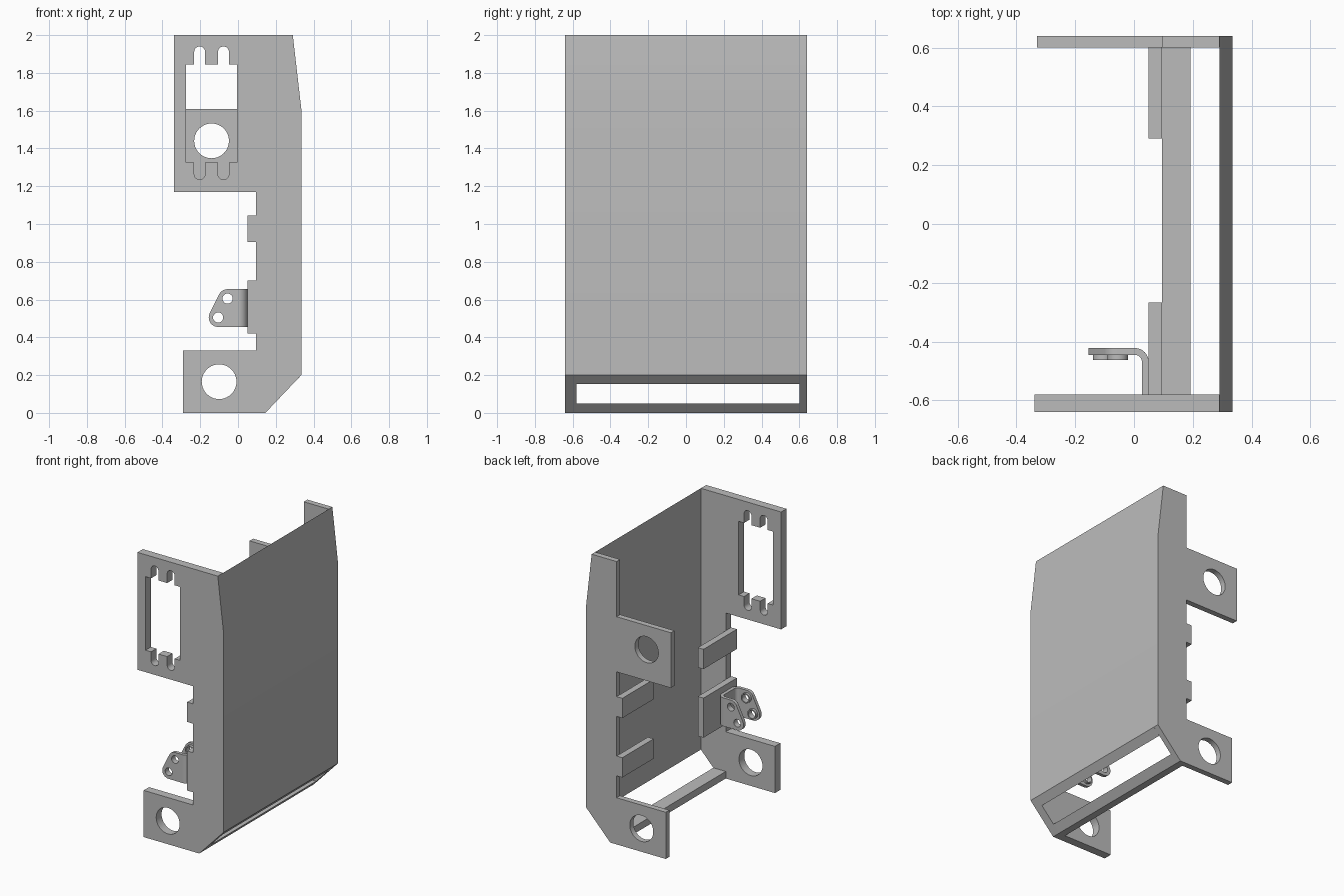
import bpy
import bmesh
from math import cos, sin, radians, pi

if "Cube" in bpy.data.objects:
    bpy.data.objects.remove(bpy.data.objects["Cube"], do_unlink=True)

grey = bpy.data.materials.new("plain grey")
grey.use_nodes = True
grey.diffuse_color = (0.5, 0.5, 0.5, 1)
grey.node_tree.nodes["Principled BSDF"].inputs["Base Color"].default_value = (0.5, 0.5, 0.5, 1)


def arc(cx, cy, r, start, end, steps=12):
    angles = [radians(start + (end - start) * i / steps) for i in range(steps + 1)]
    return [(cx + r * cos(a), cy + r * sin(a)) for a in angles]


def circle(cx, cy, r, steps=40):
    return arc(cx, cy, r, 0, 360, steps)[:-1]


def box(x0, x1, z0, z1):
    return [(x0, z0), (x1, z0), (x1, z1), (x0, z1)]


def slab(name, loops, lo, hi, upright=True):
    """Outline plus hole loops, extruded along y (upright) or z."""
    curve = bpy.data.curves.new(name, "CURVE")
    curve.dimensions = "2D"
    curve.fill_mode = "BOTH"
    curve.extrude = (hi - lo) / 2
    for loop in loops:
        spline = curve.splines.new("POLY")
        spline.points.add(len(loop) - 1)
        for point, (a, b) in zip(spline.points, loop):
            point.co = (a, b, 0, 1)
        spline.use_cyclic_u = True
    temp = bpy.data.objects.new(name + " curve", curve)
    bpy.context.collection.objects.link(temp)
    graph = bpy.context.evaluated_depsgraph_get()
    mesh = bpy.data.meshes.new_from_object(temp.evaluated_get(graph))
    bpy.data.objects.remove(temp, do_unlink=True)
    bpy.data.curves.remove(curve)

    bm = bmesh.new()
    bm.from_mesh(mesh)
    bmesh.ops.remove_doubles(bm, verts=bm.verts, dist=0.0001)
    bmesh.ops.recalc_face_normals(bm, faces=bm.faces)
    bm.to_mesh(mesh)
    bm.free()
    mesh.materials.clear()
    mesh.materials.append(grey)
    mesh.shade_smooth()
    mesh.set_sharp_from_angle(angle=radians(30))

    obj = bpy.data.objects.new(name, mesh)
    bpy.context.collection.objects.link(obj)
    mid = (lo + hi) / 2
    if upright:
        obj.rotation_euler.x = pi / 2
        obj.location.y = mid
    else:
        obj.location.z = mid
    return obj


# Main dimensions
FRONT, FRONT_IN, BACK_IN, BACK = -0.64, -0.58, 0.60, 0.64
EDGE = 0.095
outer_edge = [(0.29, 2), (0.335, 1.61), (0.335, 0.2), (0.145, 0)]
foot = [(-0.29, 0), (-0.29, 0.33), (EDGE, 0.33)]
foot_hole = circle(-0.10, 0.165, 0.092)

# Front plate: notched rectangular window and a round foot hole
window = [(-0.275, 1.845)]
for cx in (-0.203, -0.077):
    window += [(cx - 0.029, 1.845)] + arc(cx, 1.911, 0.029, 180, 0) + [(cx + 0.029, 1.845)]
window += [(-0.005, 1.845), (-0.005, 1.325)]
for cx in (-0.077, -0.203):
    window += [(cx + 0.029, 1.325)] + arc(cx, 1.264, 0.029, 0, -180) + [(cx - 0.029, 1.325)]
window += [(-0.275, 1.325)]
front_outline = outer_edge + foot + [(EDGE, 1.17), (-0.338, 1.17), (-0.338, 2)]
slab("front_plate", [front_outline, window, foot_hole], FRONT, FRONT_IN)

# Back plate: shorter arm with a round hole
back_outline = outer_edge + foot + [
    (EDGE, 1.22), (-0.33, 1.22), (-0.33, 1.61), (EDGE, 1.61), (EDGE, 2)]
slab("back_plate", [back_outline, circle(-0.14, 1.44, 0.092), foot_hole], BACK_IN, BACK)

# Side wall tapering to a thin top, and the floor bar below the slot
slab("side_wall", [outer_edge[:3] + [(0.29, 0.152)]], FRONT_IN, BACK_IN)
slab("floor_bar", [[(EDGE, 0), (0.145, 0), (0.192, 0.05), (EDGE, 0.05)]], FRONT_IN, BACK_IN)

# Tabs projecting inward from both plates
for name, z0, z1, y0, y1 in (
        ("front_upper_tab", 0.905, 1.045, FRONT, -0.267),
        ("front_lower_tab", 0.42, 0.70, FRONT, -0.267),
        ("back_upper_tab", 0.905, 1.045, 0.29, BACK),
        ("back_lower_tab", 0.485, 0.625, 0.29, BACK)):
    slab(name, [box(0.05, EDGE, z0, z1)], y0, y1)

# Folded bracket: bent strip, two ears and their hole collars
BEND, Y_NEAR, Y_FAR = 0.003, -0.625, -0.422
near_c, far_c = Y_NEAR + 0.047, Y_FAR - 0.047
strip = (arc(BEND, near_c, 0.047, -90, 0) + arc(BEND, far_c, 0.047, 0, 90)
         + arc(BEND, far_c, 0.024, 90, 0) + arc(BEND, near_c, 0.024, 0, -90))
slab("bracket_strip", [strip], 0.455, 0.655, upright=False)

pins = [(-0.105, 0.505), (-0.055, 0.605)]
ear = ([(BEND, 0.455)] + arc(*pins[0], 0.05, 270, 153.4)
       + arc(*pins[1], 0.05, 153.4, 90) + [(BEND, 0.655)])
for side, y0, collar in (("near", Y_NEAR, Y_NEAR + 0.023),
                         ("far", Y_FAR - 0.023, Y_FAR - 0.041)):
    slab(side + "_bracket_ear", [ear] + [circle(x, z, 0.027) for x, z in pins], y0, y0 + 0.023)
    for label, (x, z) in zip(("lower", "upper"), pins):
        slab(f"{side}_{label}_collar", [circle(x, z, 0.035), circle(x, z, 0.027)],
             collar, collar + 0.018)
